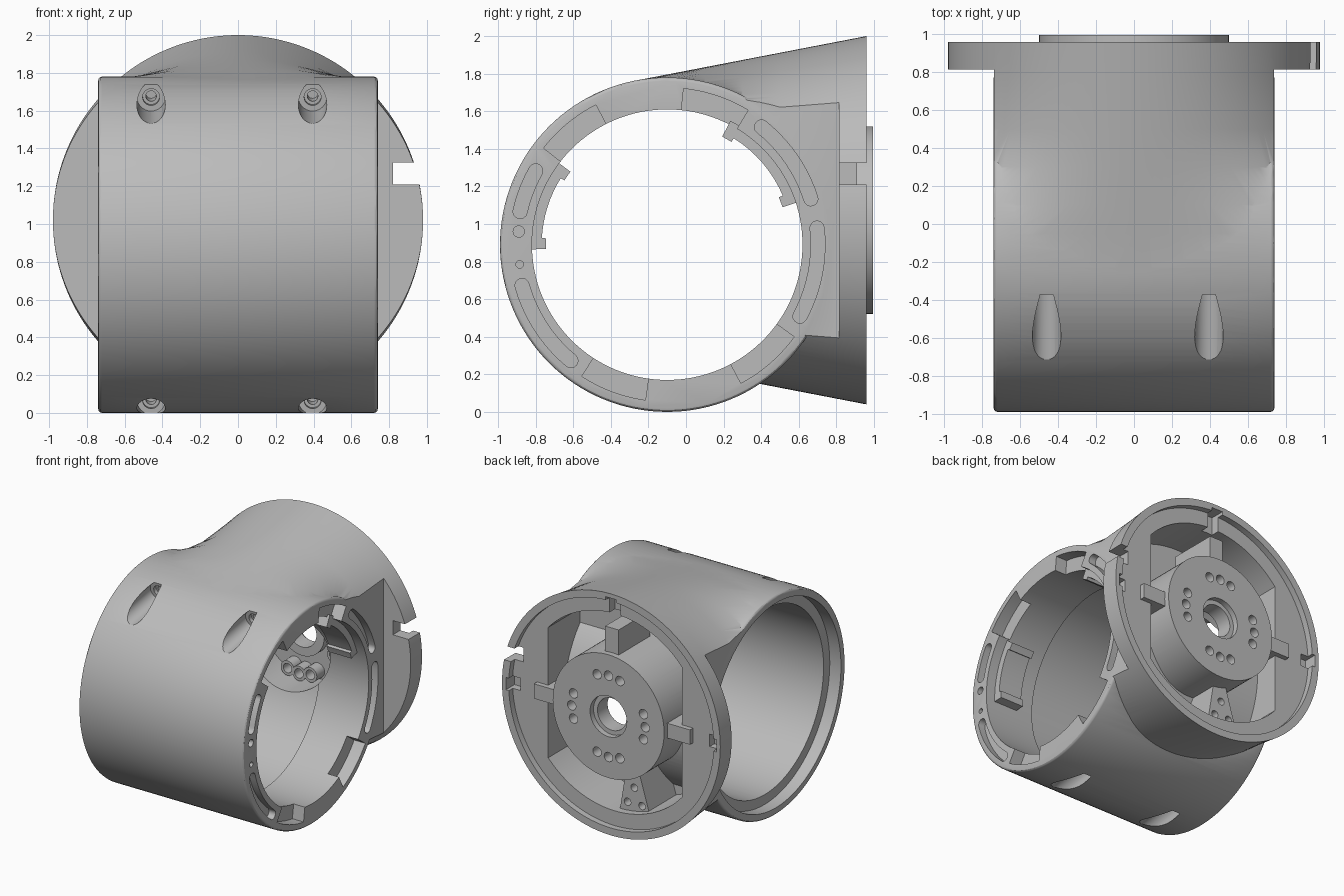
import bpy, bmesh
from math import sin, cos, pi, radians
from mathutils import Vector

if "Cube" in bpy.data.objects:
    bpy.data.objects.remove(bpy.data.objects["Cube"])

grey = bpy.data.materials.new("plain_grey")
grey.use_nodes = True
grey.diffuse_color = (0.5, 0.5, 0.5, 1)
grey.node_tree.nodes["Principled BSDF"].inputs["Base Color"].default_value = (0.5, 0.5, 0.5, 1)

CY, CZ = -0.10, 0.89      # drum axis (runs along x)
FZ = 1.02                 # flange axis height (runs along y)
END = 0.74                # half length of the drum


def finish(name, bm):
    bmesh.ops.recalc_face_normals(bm, faces=bm.faces)
    me = bpy.data.meshes.new(name)
    bm.to_mesh(me)
    bm.free()
    me.materials.append(grey)
    ob = bpy.data.objects.new(name, me)
    bpy.context.scene.collection.objects.link(ob)
    return ob


def cyl(name, r, p0, p1, seg=32):
    p0, p1 = Vector(p0), Vector(p1)
    bm = bmesh.new()
    bmesh.ops.create_cone(bm, cap_ends=True, segments=seg, radius1=r, radius2=r, depth=(p1 - p0).length)
    bmesh.ops.rotate(bm, verts=bm.verts, matrix=(p1 - p0).to_track_quat('Z', 'Y').to_matrix())
    bmesh.ops.translate(bm, verts=bm.verts, vec=(p0 + p1) / 2)
    return finish(name, bm)


def drum_cyl(name, r, x0, x1, seg=128):
    return cyl(name, r, (x0, CY, CZ), (x1, CY, CZ), seg)


def hub_cyl(name, r, y0, y1, x=0, dz=0, seg=32):
    return cyl(name, r, (x, y0, FZ + dz), (x, y1, FZ + dz), seg)


def loft(name, rings):
    """Closed solid through rings of equal point count."""
    bm = bmesh.new()
    rows = [[bm.verts.new(p) for p in ring] for ring in rings]
    n = len(rows[0])
    bm.faces.new(rows[0])
    bm.faces.new(rows[-1])
    for a, b in zip(rows, rows[1:]):
        for i in range(n):
            j = (i + 1) % n
            bm.faces.new((a[i], a[j], b[j], b[i]))
    return finish(name, bm)


def box(name, x0, x1, y0, y1, z0, z1):
    return loft(name, [[(x0, y0, z), (x1, y0, z), (x1, y1, z), (x0, y1, z)] for z in (z0, z1)])


def arc_bar(name, r0, r1, a0, a1, x0, x1, rounded=False):
    """Curved bar around the drum axis, angles from +y towards +z."""
    a0, a1 = radians(a0), radians(a1)
    m, h = (r0 + r1) / 2, (r1 - r0) / 2
    if rounded:
        a0, a1 = a0 + h / m, a1 - h / m
    steps = [a0 + (a1 - a0) * i / 10 for i in range(11)]
    pts = [(r1 * cos(a), r1 * sin(a)) for a in steps]
    caps = [pi * k / 8 for k in range(1, 8)] if rounded else []
    pts += [(m * cos(a1) + h * cos(a1 + t), m * sin(a1) + h * sin(a1 + t)) for t in caps]
    pts += [(r0 * cos(a), r0 * sin(a)) for a in reversed(steps)]
    pts += [(m * cos(a0) + h * cos(a0 + pi + t), m * sin(a0) + h * sin(a0 + pi + t)) for t in caps]
    return loft(name, [[(x, CY + y, CZ + z) for y, z in pts] for x in (x0, x1)])


def apply(ob, mod):
    bpy.context.view_layer.objects.active = ob
    bpy.ops.object.modifier_apply(modifier=mod.name)


def boolean(ob, other, op='DIFFERENCE'):
    mod = ob.modifiers.new("bool", 'BOOLEAN')
    mod.operation, mod.solver, mod.object = op, 'EXACT', other
    apply(ob, mod)
    bpy.data.objects.remove(other)


def add(ob, other):
    boolean(ob, other, 'UNION')


# Drum with softened ends
body = drum_cyl("housing", 0.89, -END, END)
bev = body.modifiers.new("bevel", 'BEVEL')
bev.width, bev.segments, bev.limit_method = 0.02, 3, 'ANGLE'
apply(body, bev)

# Tapered neck that leaves the drum tangentially and ends in the round flange
rings = []
for y, rx in ((-0.26, 2.9), (-0.05, 2.1), (0.1, 1.48), (0.3, 1.12), (0.5, 1.0), (0.815, 0.98), (0.96, 0.98)):
    rz = 0.98 - 0.1925 * (0.96 - y)
    rings.append([(rx * cos(2 * pi * i / 160), y, FZ + rz * sin(2 * pi * i / 160)) for i in range(160)])
neck = loft("neck", rings)
for lo, hi in ((0.738, 4), (-4, -0.738)):
    boolean(neck, box("trim", lo, hi, -1, 0.815, -1, 3))
add(body, neck)

# Flange recess and the deep pocket, whose floor follows the drum
boolean(body, hub_cyl("recess", 0.92, 0.91, 1.2, seg=128))
pocket = hub_cyl("pocket", 0.80, 0.50, 1.2, seg=96)
sides = box("pocket_sides", -0.60, 0.60, 0.3, 1.3, FZ - 0.85, FZ + 0.85)
boolean(pocket, sides, 'INTERSECT')
boolean(pocket, drum_cyl("pocket_floor", 0.81, -1, 1))
boolean(body, pocket)

# Hub, locating blocks and the drilled wedge
add(body, hub_cyl("hub", 0.50, 0.25, 0.995, seg=96))
add(body, box("top_block", -0.06, 0.06, 0.55, 0.95, FZ + 0.48, FZ + 0.70))
for s in (-1, 1):
    x0, x1 = sorted((s * 0.48, s * 0.70))
    add(body, box("side_block", x0, x1, 0.6, 0.95, FZ - 0.06, FZ + 0.06))
wedge = ((-0.17, 0.45), (-0.06, 0.45), (0.0, 0.82), (-0.28, 0.82))
add(body, loft("wedge", [[(x, y, FZ - d) for x, d in wedge] for y in (0.4, 0.85)]))
for x, d in ((-0.13, 0.6), (-0.20, 0.73), (-0.07, 0.73)):
    boolean(body, hub_cyl("wedge_hole", 0.03, 0.75, 1.0, x, -d, 16))

# Main bore, relieved from the open end, and the cavity behind the hub plate
boolean(body, drum_cyl("bore", 0.72, -1, 1))
boolean(body, drum_cyl("bore_relief", 0.75, -1, 0.30))
boolean(body, drum_cyl("bore_mouth", 0.83, -1, -0.64))
boolean(body, hub_cyl("hub_cavity", 0.40, 0.0, 0.88, seg=64))
add(body, hub_cyl("inner_collar", 0.20, 0.82, 0.92, seg=48))

# Hub drillings with bosses on the inner side
boolean(body, hub_cyl("centre_hole", 0.13, 0.3, 1.2, seg=48))
boolean(body, hub_cyl("centre_sink", 0.165, 0.95, 1.2, seg=48))
spots = [radians(90 * k + off) for k in range(4) for off in (-18, 0, 18)]
for a in spots:
    add(body, hub_cyl("hole_boss", 0.06, 0.78, 0.92, 0.33 * cos(a), 0.33 * sin(a), 24))
for a in spots:
    boolean(body, hub_cyl("hub_hole", 0.038, 0.7, 1.2, 0.33 * cos(a), 0.33 * sin(a), 20))

# Rim notches
boolean(body, box("side_notch", 0.82, 1.2, 0.7, 1.2, 1.21, 1.325))
boolean(body, box("top_notch", -0.05, 0.05, 0.84, 1.2, FZ + 0.76, FZ + 0.945))
for s in (-1, 1):
    x0, x1 = sorted((s * 0.85, s * 0.945))
    boolean(body, box("ledge_notch", x0, x1, 0.85, 1.2, FZ - 0.05, FZ + 0.05))

# End-face pockets: four open to the bore, four closed slots, two pin holes
for a0, a1 in ((59, 84), (117, 142), (237, 262), (298, 324)):
    boolean(body, arc_bar("open_pocket", 0.70, 0.835, a0, a1, END - 0.1, 1))
for a0, a1 in ((15, 54), (-31, 9), (148, 170), (193, 233)):
    boolean(body, arc_bar("end_slot", 0.765, 0.84, a0, a1, END - 0.06, 1, True))
for y, z, r in ((-0.89, 0.96, 0.03), (-0.885, 0.785, 0.02)):
    boolean(body, cyl("pin_hole", r, (END - 0.1, y, z), (1, y, z), 20))

# Retaining ribs inside the bore, with raised ends
for a0, a1 in ((18, 63), (143, 182)):
    add(body, arc_bar("rib", 0.668, 0.74, a0, a1, 0.45, 0.66))
    for a in (a0, a1 - 5):
        add(body, arc_bar("rib_end", 0.645, 0.74, a, a + 5, 0.45, 0.66))

# Sunk clamp screw holes, square to the tilted split plane
tilt = radians(10)
along = Vector((0, cos(tilt), sin(tilt)))
across = Vector((0, -sin(tilt), cos(tilt)))
for x in (-0.46, 0.395):
    for side in (-1, 1):
        base = Vector((x, CY, CZ)) + across * 0.815 * side
        boolean(body, cyl("screw_sink", 0.075, base - along * 1.2, base - along * 0.12))
        boolean(body, cyl("screw_seat", 0.045, base - along * 0.3, base - along * 0.09, 24))
        boolean(body, cyl("screw_hole", 0.028, base - along * 0.3, base, 20))

# Smooth shading with sharp edges kept
bpy.ops.object.select_all(action='DESELECT')
body.select_set(True)
bpy.context.view_layer.objects.active = body
bpy.ops.object.shade_smooth_by_angle(angle=radians(30))
